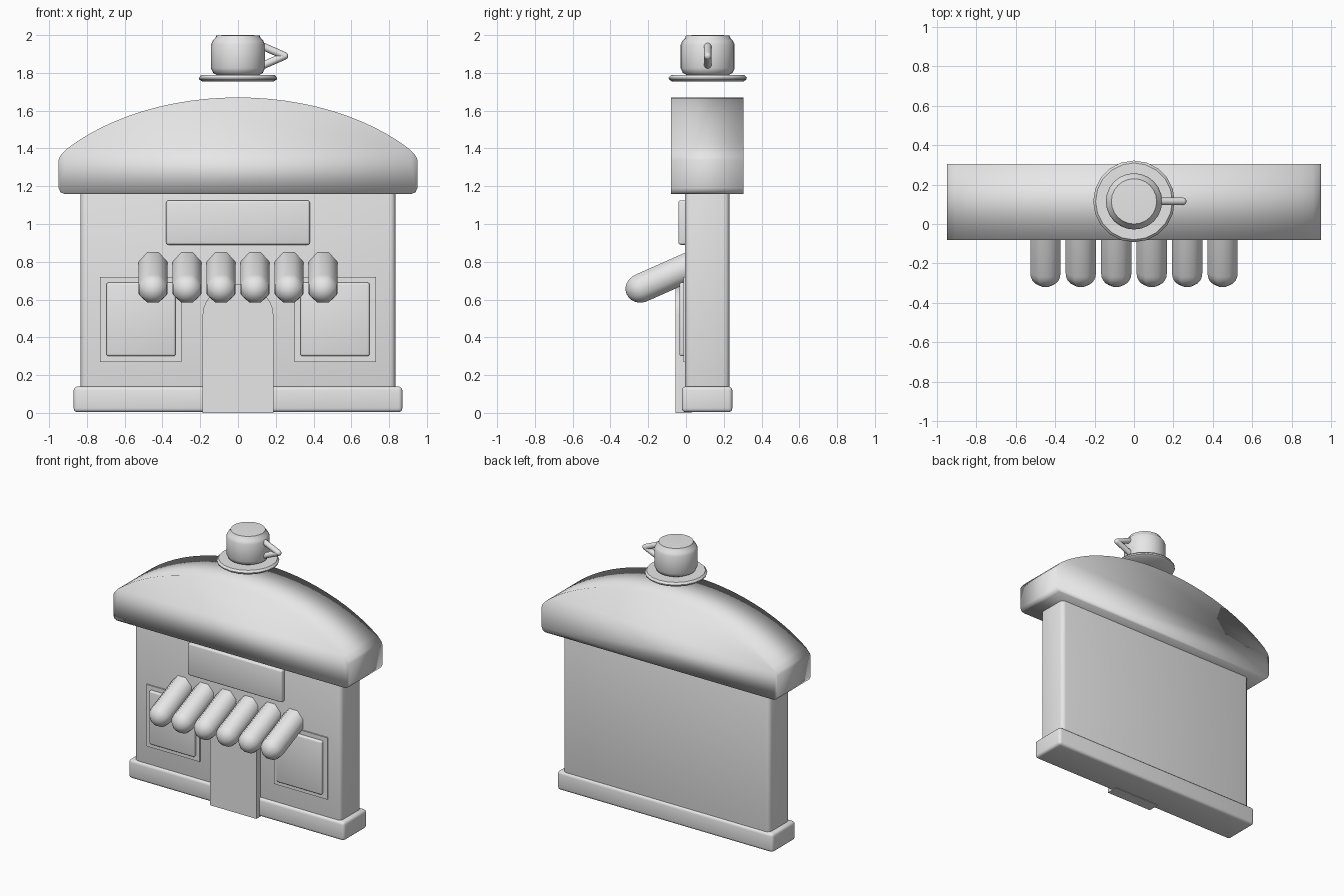
import bpy
import bmesh
import math
from mathutils import Matrix, Vector

if "Cube" in bpy.data.objects:
    bpy.data.objects.remove(bpy.data.objects["Cube"], do_unlink=True)

grey = bpy.data.materials.new("plain grey")
grey.use_nodes = True
COLOUR = (0.8, 0.8, 0.8, 1)
grey.diffuse_color = COLOUR
grey.node_tree.nodes["Principled BSDF"].inputs["Base Color"].default_value = COLOUR


def finish(name, bm, angle=40):
    """Turn a bmesh into a shaded object."""
    bmesh.ops.recalc_face_normals(bm, faces=bm.faces)
    mesh = bpy.data.meshes.new(name)
    bm.to_mesh(mesh)
    bm.free()
    mesh.materials.append(grey)
    ob = bpy.data.objects.new(name, mesh)
    bpy.context.collection.objects.link(ob)
    bpy.ops.object.select_all(action="DESELECT")
    ob.select_set(True)
    bpy.context.view_layer.objects.active = ob
    if angle >= 180:
        bpy.ops.object.shade_smooth()
    else:
        bpy.ops.object.shade_smooth_by_angle(angle=math.radians(angle))
    return ob


def box(name, x, y, z, bevel, segments=3):
    """Rounded box given by its ranges along each axis."""
    bm = bmesh.new()
    size = [b - a for a, b in (x, y, z)]
    centre = [(a + b) / 2 for a, b in (x, y, z)]
    bmesh.ops.create_cube(bm, size=1, matrix=Matrix.Translation(centre) @ Matrix.Diagonal((*size, 1)))
    if bevel:
        bmesh.ops.bevel(bm, geom=bm.edges[:], offset=bevel, segments=segments,
                        profile=0.5, affect="EDGES", clamp_overlap=True)
    return finish(name, bm)


def extrude(name, outline, y0, y1, angle=40):
    """Extrude an x-z outline along y."""
    bm = bmesh.new()
    face = bm.faces.new([bm.verts.new((x, y0, z)) for x, z in outline])
    new = bmesh.ops.extrude_face_region(bm, geom=[face])["geom"]
    moved = [v for v in new if isinstance(v, bmesh.types.BMVert)]
    bmesh.ops.translate(bm, vec=(0, y1 - y0, 0), verts=moved)
    return finish(name, bm, angle)


def lathe(name, profile, sides, matrix, turn=0, angle=40):
    """Revolve an (r, z) profile that starts and ends on the axis."""
    bm = bmesh.new()
    verts = [bm.verts.new((r, 0, z)) for r, z in profile]
    edges = [bm.edges.new(pair) for pair in zip(verts, verts[1:])]
    bmesh.ops.spin(bm, geom=verts + edges, cent=(0, 0, 0), axis=(0, 0, 1),
                   angle=math.tau, steps=sides, use_duplicate=False)
    bmesh.ops.remove_doubles(bm, verts=bm.verts, dist=0.0005)
    bmesh.ops.transform(bm, matrix=matrix @ Matrix.Rotation(turn, 4, "Z"), verts=bm.verts)
    return finish(name, bm, angle)


# Building body
box("wall", (-0.833, 0.833), (-0.005, 0.23), (0.05, 1.25), 0.03)
box("base", (-0.87, 0.87), (-0.022, 0.245), (0.004, 0.14), 0.02)
box("sign_board", (-0.38, 0.38), (-0.04, 0.03), (0.89, 1.125), 0.012)

# Windows
for side, s in (("left", 1), ("right", -1)):
    frame_x = sorted((s * 0.30, s * 0.73))
    pane_x = sorted((s * 0.33, s * 0.697))
    box(side + "_window_frame", frame_x, (-0.014, 0.02), (0.27, 0.72), 0)
    box(side + "_window_pane", pane_x, (-0.035, 0.02), (0.30, 0.69), 0.012)

# Arched door
arch = [(0.187 * math.cos(math.pi * i / 16), 0.52 + 0.16 * math.sin(math.pi * i / 16)) for i in range(17)]
extrude("door", [(-0.187, 0), (0.187, 0)] + arch, -0.055, 0.03)

# Curved roof: rounded lower corners, short upright ends and a shallow crown
half = [(0.92, 1.16), (0.94, 1.168), (0.95, 1.19), (0.95, 1.34), (0.942, 1.36)]
for i in range(13):
    t = math.radians(40 + 50 * i / 12)
    drop = (1 - math.sin(t)) / (1 - math.sin(math.radians(40)))
    half.append((0.91 * math.cos(t) / math.cos(math.radians(40)), 1.67 - 0.275 * drop))
outline = half + [(-x, z) for x, z in reversed(half[:-1])]
extrude("roof", outline, -0.08, 0.305, angle=180)

# Awning of sloping eight-sided rolls
R = 0.083
LENGTH = 0.33
cap = [(R * math.sin(math.pi / 2 * i / 6), -R * math.cos(math.pi / 2 * i / 6)) for i in range(7)]
roll = cap + [(r, LENGTH - z) for r, z in reversed(cap)]
up = Vector((0, 0.26, 0.115)).to_track_quat("Z", "X").to_matrix().to_4x4()
for i in range(6):
    place = Matrix.Translation((-0.45 + 0.18 * i, -0.238, 0.661)) @ up
    lathe("awning_roll_%d" % (i + 1), roll, 8, place, turn=math.pi / 8, angle=60)

# Floating cup and saucer
place = Matrix.Translation((0, 0.115, 0))
lathe("saucer", [(0, 1.755), (0.19, 1.755), (0.205, 1.765), (0.207, 1.774), (0.195, 1.788), (0, 1.788)],
      20, place)
lathe("cup", [(0, 1.788), (0.11, 1.788), (0.132, 1.80), (0.143, 1.825), (0.143, 1.95),
              (0.134, 1.97), (0.12, 1.985), (0.115, 1.998), (0.07, 2.0), (0, 2.0)], 24, place, angle=60)

# Pointed cup handle
bm = bmesh.new()
tip = Vector((0.247, 0.115, 1.89))
for s in (1, -1):
    start = Vector((0.11, 0.115, 1.89 + s * 0.06))
    d = tip - start
    bar = Matrix.Translation((start + tip) / 2) @ d.to_track_quat("Z", "Y").to_matrix().to_4x4()
    bmesh.ops.create_cone(bm, cap_ends=True, segments=10, radius1=0.02, radius2=0.02,
                          depth=d.length, matrix=bar)
bmesh.ops.create_uvsphere(bm, u_segments=10, v_segments=6, radius=0.02, matrix=Matrix.Translation(tip))
finish("cup_handle", bm)
